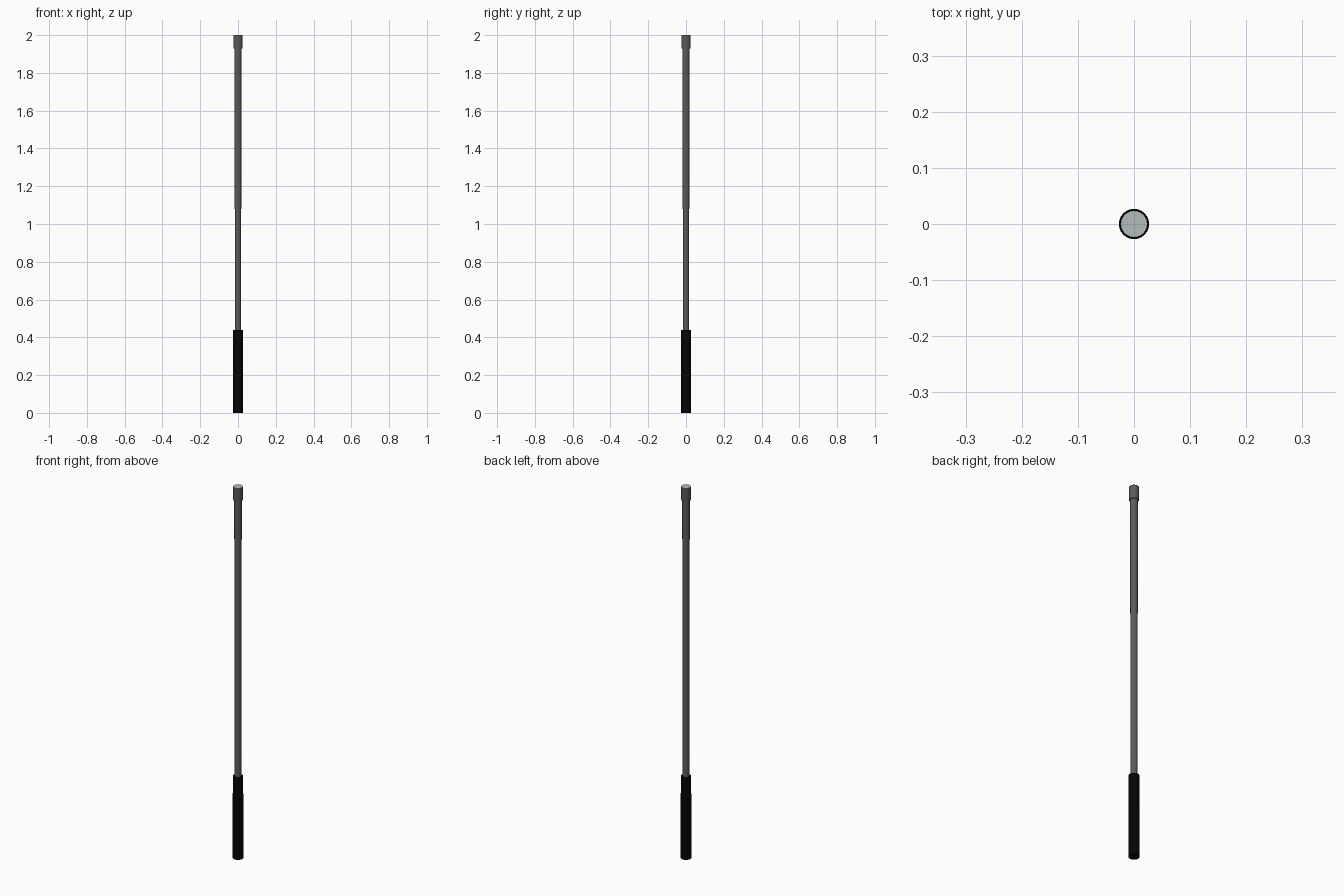
import bpy, bmesh, math

if "Cube" in bpy.data.objects:
    bpy.data.objects.remove(bpy.data.objects["Cube"])

SIDES = 24

def material(name, rgb):
    m = bpy.data.materials.new(name)
    m.diffuse_color = (*rgb, 1)
    m.use_nodes = True
    m.node_tree.nodes["Principled BSDF"].inputs["Base Color"].default_value = m.diffuse_color
    return m

dark = material("dark grey", (0.105, 0.105, 0.1))
pale = material("pale grey", (0.45, 0.5, 0.5))
black = material("black rubber", (0.0015, 0.0015, 0.0015))

def lathe(name, profile, mat, top_mat=None):
    """Closed solid of revolution about z from (radius, z) points."""
    bm = bmesh.new()
    rings = [[bm.verts.new((r * math.cos(2 * math.pi * i / SIDES),
                            r * math.sin(2 * math.pi * i / SIDES), z))
              for i in range(SIDES)] for r, z in profile]
    for a, b in zip(rings, rings[1:]):
        for i in range(SIDES):
            j = (i + 1) % SIDES
            bm.faces.new((a[i], a[j], b[j], b[i]))
    bm.faces.new(rings[0][::-1])
    top = bm.faces.new(rings[-1])
    if top_mat:
        top.material_index = 1
    me = bpy.data.meshes.new(name)
    bm.to_mesh(me)
    bm.free()
    me.materials.append(mat)
    if top_mat:
        me.materials.append(top_mat)
    ob = bpy.data.objects.new(name, me)
    bpy.context.collection.objects.link(ob)
    bpy.ops.object.select_all(action='DESELECT')
    ob.select_set(True)
    bpy.context.view_layer.objects.active = ob
    bpy.ops.object.shade_smooth_by_angle(angle=math.radians(35))

# tapered rubber grip
lathe("grip", [(0.027, 0), (0.0254, 0.44)], black)
# slim shaft, widening slightly upwards
lathe("shaft", [(0.016, 0.43), (0.0188, 1.94)], dark)
# end cap with a pale tip face
lathe("end_cap", [(0.0238, 1.93), (0.0238, 2.0)], dark, pale)
